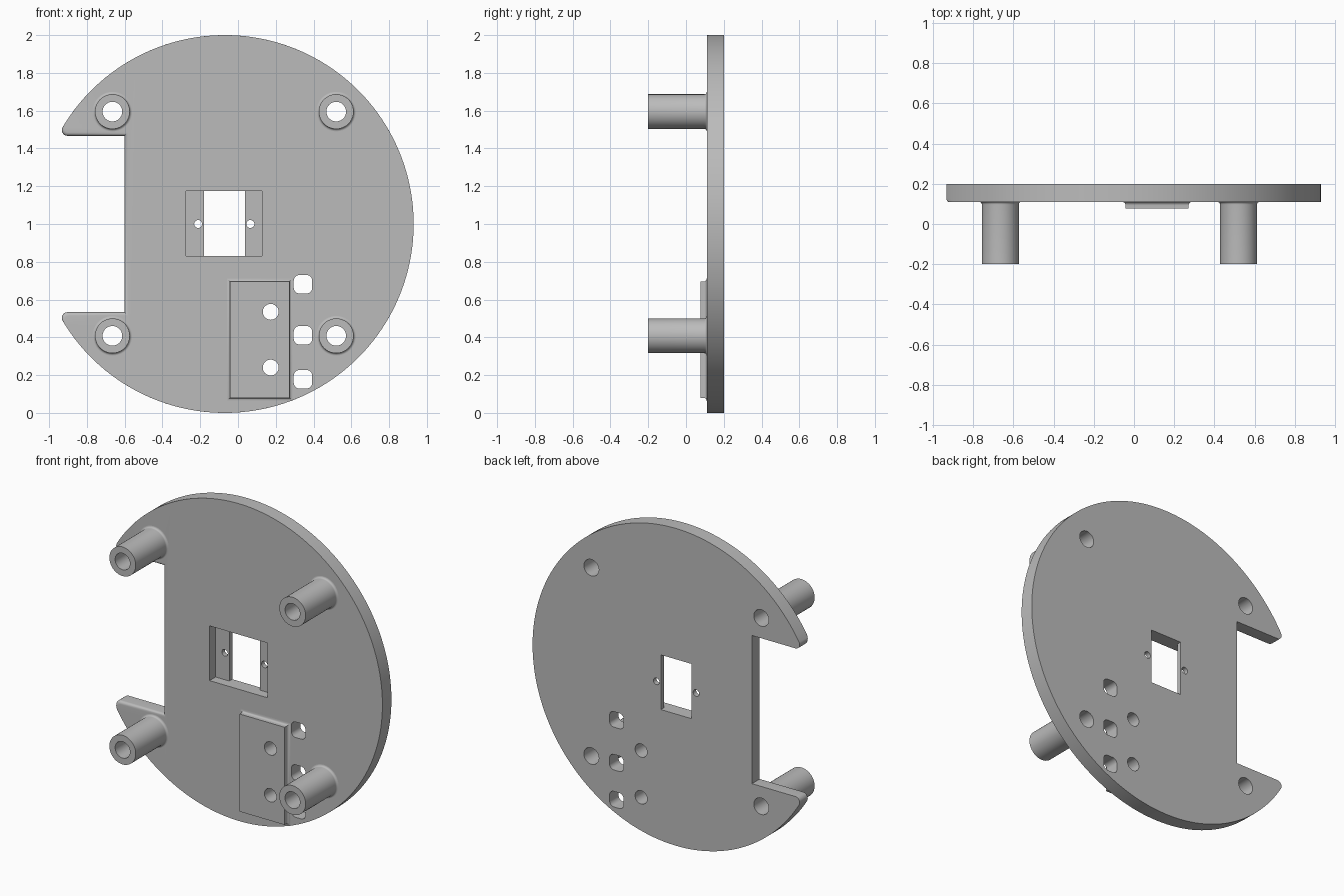
import bpy
import bmesh
from math import pi, sin, cos, sqrt, atan2, radians

cube = bpy.data.objects.get("Cube")
if cube:
    bpy.data.objects.remove(cube, do_unlink=True)

grey = bpy.data.materials.new("plain grey")
grey.use_nodes = True
grey.diffuse_color = (0.5, 0.5, 0.5, 1)
grey.node_tree.nodes["Principled BSDF"].inputs["Base Color"].default_value = (0.5, 0.5, 0.5, 1)

FRONT, BACK = 0.11, 0.20
DISC_X, MID_Z = -0.07, 1.0


def arc(x, z, r, a0, a1, n):
    """Points on an arc, both ends included."""
    return [(x + r * cos(a0 + (a1 - a0) * i / n), z + r * sin(a0 + (a1 - a0) * i / n))
            for i in range(n + 1)]


def circle(x, z, r, n=40):
    return arc(x, z, r, 0, 2 * pi, n)[:-1]


def rect(x0, x1, z0, z1, e=0.0):
    return [(x0 - e, z0 - e), (x1 + e, z0 - e), (x1 + e, z1 + e), (x0 - e, z1 + e)]


def rounded_square(x, z, h, r):
    pts = []
    for k, (sx, sz) in enumerate([(1, 1), (-1, 1), (-1, -1), (1, -1)]):
        pts += arc(x + sx * (h - r), z + sz * (h - r), r, k * pi / 2, (k + 1) * pi / 2, 8)
    return pts


def loft(bm, slices):
    """Closed solid through matching outlines, each given as (y, points)."""
    rings = [[bm.verts.new((x, y, z)) for x, z in pts] for y, pts in slices]
    n = len(rings[0])
    bm.faces.new(rings[0])
    bm.faces.new(rings[-1][::-1])
    for a, b in zip(rings, rings[1:]):
        for i in range(n):
            j = (i + 1) % n
            bm.faces.new((a[i], b[i], b[j], a[j]))


def to_object(name, bm):
    bmesh.ops.recalc_face_normals(bm, faces=bm.faces)
    mesh = bpy.data.meshes.new(name)
    bm.to_mesh(mesh)
    bm.free()
    ob = bpy.data.objects.new(name, mesh)
    bpy.context.collection.objects.link(ob)
    return ob


def solid(name, *lofts):
    bm = bmesh.new()
    for slices in lofts:
        loft(bm, slices)
    return to_object(name, bm)


def activate(ob):
    bpy.ops.object.select_all(action='DESELECT')
    ob.select_set(True)
    bpy.context.view_layer.objects.active = ob


def cut(ob, cutter):
    mod = ob.modifiers.new("cut", 'BOOLEAN')
    mod.operation = 'DIFFERENCE'
    mod.solver = 'EXACT'
    mod.object = cutter
    activate(ob)
    bpy.ops.object.modifier_apply(modifier=mod.name)


def finish(ob):
    ob.data.materials.clear()
    ob.data.materials.append(grey)
    activate(ob)
    bpy.ops.object.shade_smooth_by_angle(angle=radians(35))


# Disc outline with a side notch and rounded tips; e widens the notch
def disc_outline(e):
    half, wall, r = 0.467 + e, -0.6 + e, 0.03
    tip_x = DISC_X - sqrt((1 - r) ** 2 - (half + r) ** 2)
    a = atan2(half + r, tip_x - DISC_X)
    pts = arc(DISC_X, MID_Z, 1.0, -a, a, 140)
    pts += arc(tip_x, MID_Z + half + r, r, a, 1.5 * pi, 8)[1:]
    pts += [(wall, MID_Z + half), (wall, MID_Z - half)]
    pts += arc(tip_x, MID_Z - half - r, r, pi / 2, 2 * pi - a, 8)[:-1]
    return pts


# Plate, with the front edge of the notch rounded over
f = 0.018
steps = [i * pi / 12 for i in range(7)]
plate = solid("plate", [(BACK, disc_outline(0))] + [
    (FRONT + f * (1 - sin(t)), disc_outline(f * (1 - cos(t)))) for t in steps])

# Raised pad with a concave fillet at its foot
g = 0.017
pad = solid("raised_pad", [(0.076, rect(-0.042, 0.272, 0.08, 0.695))] + [
    (FRONT - g * (1 - sin(t)), rect(-0.042, 0.272, 0.08, 0.695, g * (1 - cos(t))))
    for t in steps])

# Cutters: window recess, then everything that goes right through
standoffs = {"upper_right": (-0.665, 1.595), "upper_left": (0.52, 1.595),
             "lower_right": (-0.665, 0.408), "lower_left": (0.52, 0.408)}
recess = solid("recess_cutter", [(0.0, rect(-0.275, 0.128, 0.83, 1.175)),
                                 (0.17, rect(-0.275, 0.128, 0.83, 1.175))])
shapes = [rect(-0.18, 0.036, 0.83, 1.175)]
shapes += [circle(x, 1.0, 0.021, 24) for x in (-0.211, 0.066)]
shapes += [circle(0.173, z, 0.042) for z in (0.535, 0.24)]
shapes += [rounded_square(0.344, z, 0.049, 0.03) for z in (0.681, 0.411, 0.178)]
shapes += [circle(x, z, 0.052) for x, z in standoffs.values()]
holes = solid("hole_cutter", *[[(0.0, s), (0.3, s)] for s in shapes])

cut(plate, recess)
cut(plate, holes)
cut(pad, holes)
for c in (recess, holes):
    bpy.data.objects.remove(c, do_unlink=True)
finish(plate)
finish(pad)

# Hollow standoffs: a revolved wall with a small fillet at the plate
k = 0.013
wall = [(0.052, FRONT), (0.052, -0.2), (0.092, -0.2)]
wall += [(0.092 + k * (1 - cos(t)), FRONT - k * (1 - sin(t))) for t in steps]
for place, (x, z) in standoffs.items():
    bm = bmesh.new()
    rings = [[bm.verts.new((px, y, pz)) for px, pz in circle(x, z, r)] for r, y in wall]
    rings.append(rings[0])
    for a, b in zip(rings, rings[1:]):
        for i in range(len(a)):
            j = (i + 1) % len(a)
            bm.faces.new((a[i], b[i], b[j], a[j]))
    finish(to_object(place + "_standoff", bm))
